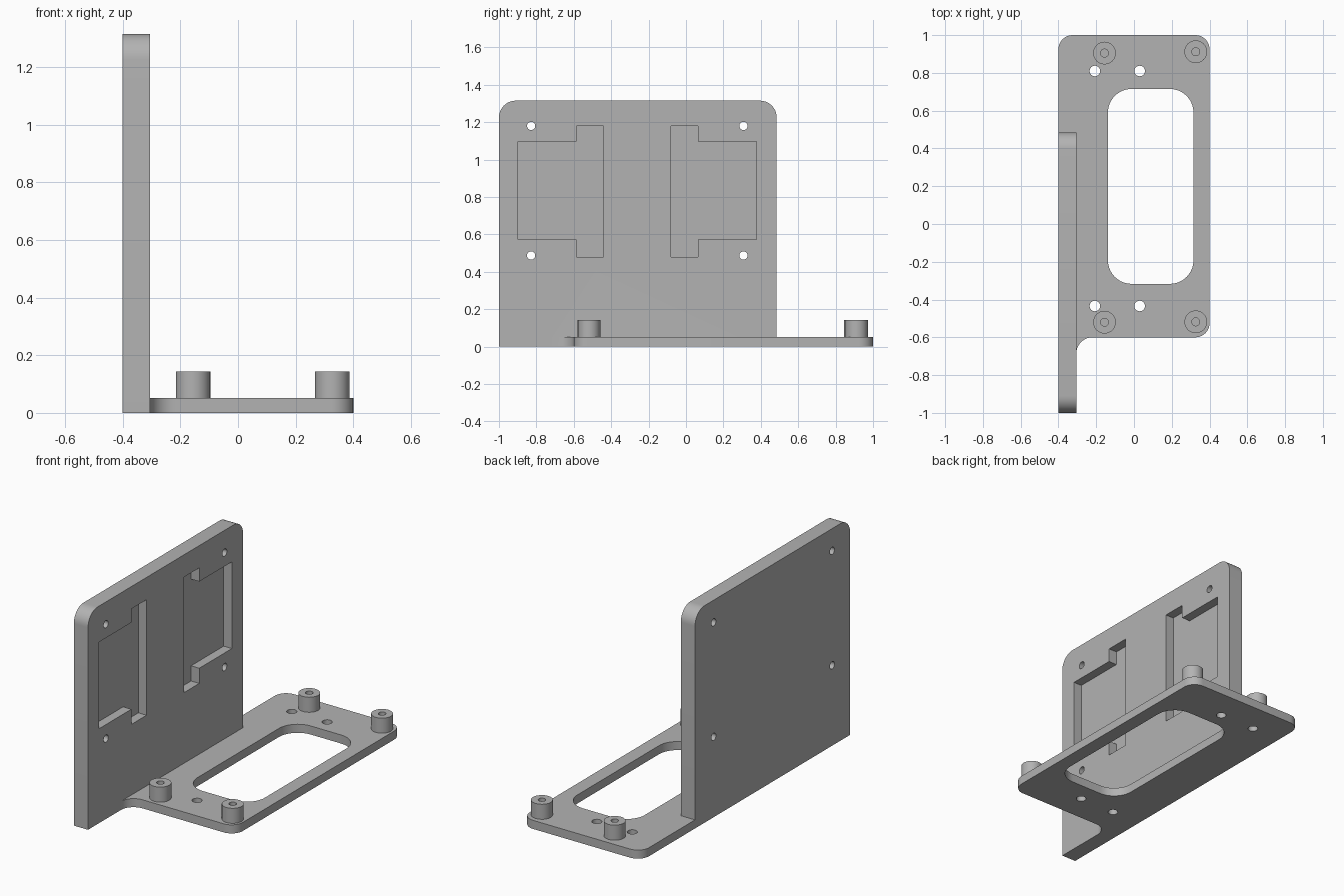
import bpy, bmesh, math
from mathutils import Vector

if "Cube" in bpy.data.objects:
    bpy.data.objects.remove(bpy.data.objects["Cube"], do_unlink=True)

grey = bpy.data.materials.new("matte grey")
grey.use_nodes = True
colour = (0.45, 0.45, 0.45, 1)
grey.diffuse_color = colour
grey.node_tree.nodes["Principled BSDF"].inputs["Base Color"].default_value = colour


def rounded(corners, steps=10):
    """Outline from (u, v, radius) corners, each replaced by an arc."""
    out = []
    for i, (u, v, r) in enumerate(corners):
        p = Vector((u, v))
        if r == 0:
            out.append(p)
            continue
        a = (Vector(corners[i - 1][:2]) - p).normalized()
        b = (Vector(corners[(i + 1) % len(corners)][:2]) - p).normalized()
        half = a.angle(b) / 2
        centre = p + (a + b).normalized() * r / math.sin(half)
        start = p + a * r / math.tan(half) - centre
        end = p + b * r / math.tan(half) - centre
        sweep = start.angle_signed(end)
        for k in range(steps + 1):
            t = -sweep * k / steps
            out.append(centre + Vector((start.x * math.cos(t) - start.y * math.sin(t),
                                        start.x * math.sin(t) + start.y * math.cos(t))))
    return out


def circle(u, v, r, n=32):
    return [(u + r * math.cos(math.tau * k / n), v + r * math.sin(math.tau * k / n))
            for k in range(n)]


def prism(name, outline, low, high, axis="z"):
    """Extrude an outline along z, or a (y, z) outline along x."""
    place = (lambda u, v, w: (w, u, v)) if axis == "x" else (lambda u, v, w: (u, v, w))
    bm = bmesh.new()
    bottom = bm.faces.new([bm.verts.new(place(u, v, low)) for u, v in outline])
    top = bmesh.ops.extrude_face_region(bm, geom=[bottom])["geom"]
    shift = Vector(place(0, 0, high - low))
    bmesh.ops.translate(bm, vec=shift, verts=[g for g in top if isinstance(g, bmesh.types.BMVert)])
    bmesh.ops.recalc_face_normals(bm, faces=bm.faces)
    mesh = bpy.data.meshes.new(name)
    bm.to_mesh(mesh)
    bm.free()
    mesh.materials.append(grey)
    obj = bpy.data.objects.new(name, mesh)
    bpy.context.collection.objects.link(obj)
    return obj


def combine(target, tool, operation):
    mod = target.modifiers.new(operation.lower(), "BOOLEAN")
    mod.operation, mod.solver, mod.object = operation, "EXACT", tool
    bpy.context.view_layer.objects.active = target
    bpy.ops.object.modifier_apply(modifier=mod.name)
    bpy.data.objects.remove(tool, do_unlink=True)


back, face = -0.4, -0.305      # outer and inner sides of the upright
floor = 0.052                  # thickness of the base

# Upright panel with rounded top corners
bracket = prism("bracket", rounded([(-1, 0, 0), (0.485, 0, 0), (0.485, 1.315, 0.09),
                                    (-1, 1.315, 0.09)]), back, face, "x")

# Base with a fillet where it meets the upright
base = prism("base", rounded([(-0.35, -0.72, 0), (face, -0.72, 0), (face, -0.6, 0.085),
                              (0.4, -0.6, 0.075), (0.4, 1, 0.075), (back, 1, 0.075),
                              (back, 0.485, 0), (-0.35, 0.485, 0)]), 0, floor)
combine(bracket, base, "UNION")

# Stepped pockets, mirrored about the middle of the upright
middle = -0.26
for side in (-1, 1):
    steps = [(0.18, 0.48), (0.325, 0.48), (0.325, 0.572), (0.637, 0.572),
             (0.637, 1.097), (0.325, 1.097), (0.325, 1.18), (0.18, 1.18)]
    pocket = prism("pocket_cutter", [(middle + side * u, v) for u, v in steps],
                   face - 0.055, face + 0.1, "x")
    combine(bracket, pocket, "DIFFERENCE")

# Screw holes through the upright
for y in (-0.828, 0.307):
    for z in (0.487, 1.18):
        combine(bracket, prism("hole_cutter", circle(y, z, 0.022), -0.6, -0.2, "x"), "DIFFERENCE")

# Window and screw holes through the base
window = rounded([(-0.138, -0.317, 0.125), (0.315, -0.317, 0.125),
                  (0.315, 0.715, 0.125), (-0.138, 0.715, 0.125)])
combine(bracket, prism("window_cutter", window, -0.1, 0.2), "DIFFERENCE")
for x in (-0.207, 0.03):
    for y in (-0.434, 0.81):
        combine(bracket, prism("hole_cutter", circle(x, y, 0.028), -0.1, 0.2), "DIFFERENCE")

# Standoffs with blind screw holes
parts = [bracket]
for name, x, y in (("front_left", 0.327, -0.518), ("front_right", -0.156, -0.52),
                   ("back_left", 0.327, 0.912), ("back_right", -0.156, 0.905)):
    post = prism(name + "_standoff", circle(x, y, 0.06), floor, 0.143)
    combine(post, prism("bore_cutter", circle(x, y, 0.021), floor + 0.01, 0.3), "DIFFERENCE")
    parts.append(post)

# Smooth the arcs, keep the edges sharp
bpy.ops.object.select_all(action="DESELECT")
for part in parts:
    part.select_set(True)
bpy.context.view_layer.objects.active = bracket
bpy.ops.object.shade_smooth_by_angle(angle=math.radians(30))
